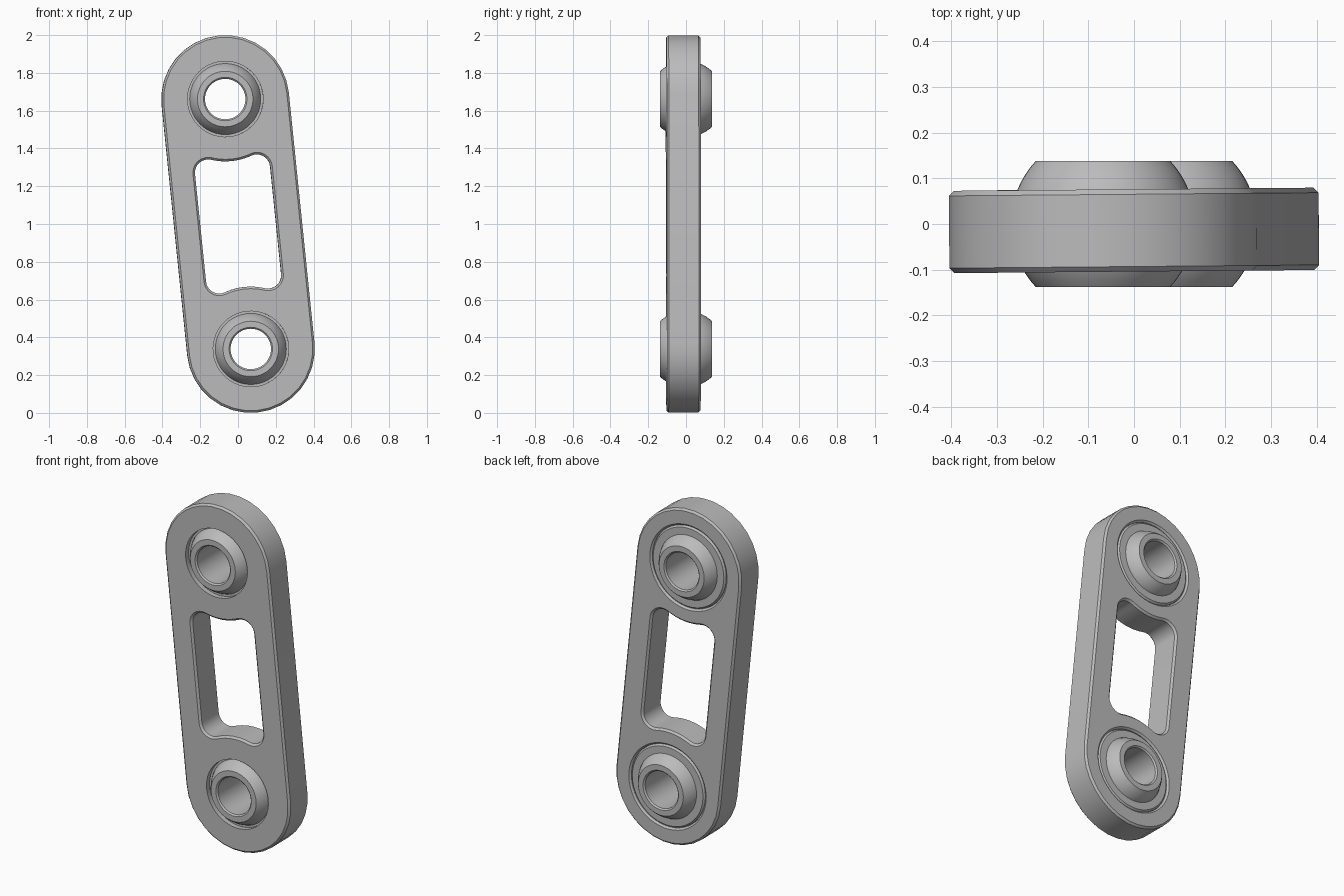
import bpy, bmesh, math
from mathutils import Vector

cube = bpy.data.objects.get("Cube")
if cube:
    bpy.data.objects.remove(cube, do_unlink=True)

LEAN = math.radians(-5.85)   # sideways lean of the link
TWIST = math.radians(0.5)    # slight yaw of the body
REACH = 0.665                # link centre to bearing centre
END_R = 0.338                # rounded end radius
HALF_T = 0.09                # half body thickness
CHAMFER = 0.011
BALL_R, BALL_HALF, HOLE_R = 0.2016, 0.138, 0.107

steel = bpy.data.materials.new("grey steel")
steel.use_nodes = True
GREY = (0.5, 0.5, 0.5, 1)
steel.diffuse_color = GREY
steel.node_tree.nodes["Principled BSDF"].inputs["Base Color"].default_value = GREY


def arc(cx, cz, r, start, end, n):
    angles = [start + (end - start) * i / n for i in range(n + 1)]
    return [(cx + r * math.cos(a), cz + r * math.sin(a)) for a in angles]


def body_outline(inset):
    r = END_R - inset
    return arc(0, REACH, r, 0, math.pi, 16) + arc(0, -REACH, r, math.pi, 2 * math.pi, 16)


def window_outline(grow):
    # straight sides, ends curved around the bearings, filleted corners
    half, end_r, fillet = 0.2 + grow, 0.33 - grow, 0.07 + grow
    u = half - fillet
    drop = math.sqrt((end_r + fillet) ** 2 - u * u)
    v = REACH - drop
    lean = math.atan2(drop, u)
    corner = arc(u, v, fillet, 0, math.pi - lean, 8)
    end = arc(0, REACH, end_r, -lean, -math.pi / 2, 6)[1:]
    quarter = corner + end
    top = quarter + [(-x, z) for x, z in reversed(quarter[:-1])]
    return top + [(-x, -z) for x, z in top]


def circle_outline(z, r):
    return arc(0, z, r, 0, 2 * math.pi, 48)[:-1]


def bridge(bm, rings):
    for a, b in zip(rings, rings[1:]):
        for i in range(len(a)):
            j = (i + 1) % len(a)
            bm.faces.new((a[i], a[j], b[j], b[i]))


def finish(bm, name, location, rotation=(0, 0, 0)):
    bmesh.ops.recalc_face_normals(bm, faces=bm.faces[:])
    mesh = bpy.data.meshes.new(name)
    bm.to_mesh(mesh)
    bm.free()
    mesh.materials.append(steel)
    obj = bpy.data.objects.new(name, mesh)
    bpy.context.collection.objects.link(obj)
    obj.location, obj.rotation_euler = location, rotation
    bpy.ops.object.select_all(action='DESELECT')
    obj.select_set(True)
    bpy.context.view_layer.objects.active = obj
    bpy.ops.object.shade_smooth_by_angle(angle=math.radians(30))
    return obj


# Link body: chamfered walls and stepped bores, closed by front and back faces
def make_body():
    bm = bmesh.new()

    def wall(levels):
        rings = [[bm.verts.new((x, y, z)) for x, z in pts] for pts, y in levels]
        bridge(bm, rings)
        return rings[0], rings[-1]

    walls = []
    for outline in (body_outline, window_outline):
        edge, side = outline(CHAMFER), outline(0)
        inner = HALF_T - CHAMFER
        walls.append(wall([(edge, -HALF_T), (side, -inner), (side, inner), (edge, HALF_T)]))
    # front lip, shoulder, bore and back chamfer
    bore = [(0.2, -HALF_T), (0.2, -0.061), (0.24, -0.061), (0.24, 0.08), (0.25, HALF_T)]
    for z in (REACH, -REACH):
        walls.append(wall([(circle_outline(z, r), y) for r, y in bore]))

    for side, normal in ((0, Vector((0, -1, 0))), (1, Vector((0, 1, 0)))):
        edges = []
        for w in walls:
            ring = w[side]
            for i in range(len(ring)):
                edges.append(bm.edges.get((ring[i - 1], ring[i])))
        bmesh.ops.triangle_fill(bm, use_beauty=True, edges=edges, normal=normal)
    finish(bm, "link_body", (0, -0.014, 1), (0, LEAN, TWIST))


# Closed (radius, y) profile turned around the y axis
def lathe(name, profile, location, steps=48):
    bm = bmesh.new()
    rings = []
    for i in range(steps):
        a = 2 * math.pi * i / steps
        rings.append([bm.verts.new((r * math.cos(a), y, r * math.sin(a))) for r, y in profile])
    bridge(bm, rings + rings[:1])
    finish(bm, name, location)


def make_bearing(label, location):
    # Ball with flat ends and a chamfered through hole
    tip = math.asin(BALL_HALF / BALL_R)
    lip = 0.008
    ball = arc(0, 0, BALL_R, -tip, tip, 16)
    ball += [(HOLE_R + lip, BALL_HALF), (HOLE_R, BALL_HALF - lip),
             (HOLE_R, lip - BALL_HALF), (HOLE_R + lip, -BALL_HALF)]
    lathe(label + "_ball", ball, location)
    # Outer race with a spherical seat
    width = 0.074
    seat = math.asin(width / BALL_R)
    race = arc(0, 0, BALL_R + 0.0005, -seat, seat, 8)
    race += [(0.23, width), (0.239, width - 0.01), (0.239, -width)]
    lathe(label + "_race", race, location)


make_body()
for label, sign in (("upper", 1), ("lower", -1)):
    make_bearing(label, (sign * REACH * math.sin(LEAN), 0, 1 + sign * REACH * math.cos(LEAN)))
